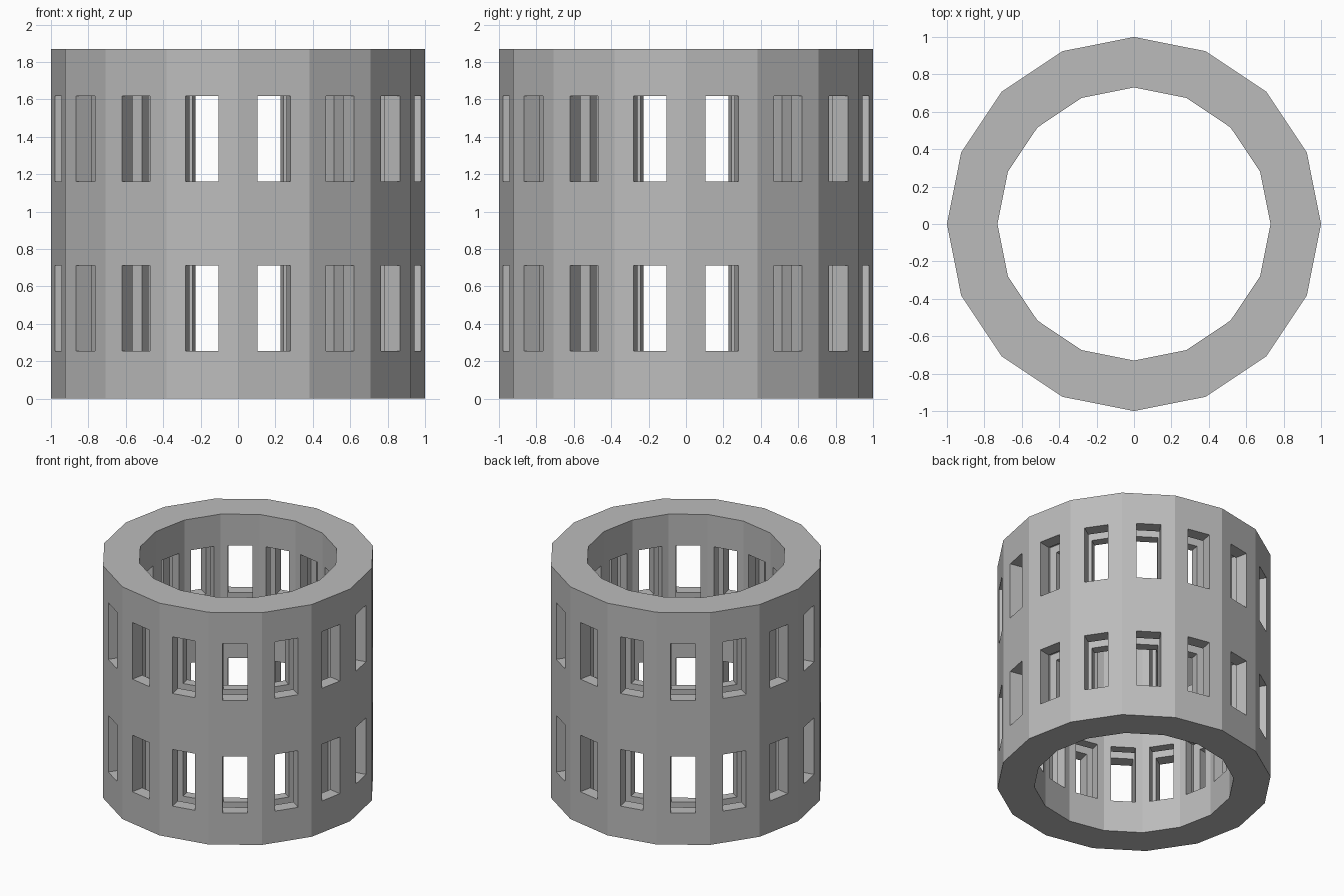
import bpy
import bmesh
from math import cos, pi
from mathutils import Matrix

cube = bpy.data.objects.get("Cube")
if cube:
    bpy.data.objects.remove(cube, do_unlink=True)

SIDES = 16
STEP = 2 * pi / SIDES
OUTER, INNER, HEIGHT = 1.0, 0.73, 1.87
APOTHEM = OUTER * cos(STEP / 2)
ROWS = (0.483, 1.39)          # window centre heights
WIN_W, WIN_H = 0.18, 0.456

grey = bpy.data.materials.new("stone grey")
grey.use_nodes = True
colour = (0.5, 0.5, 0.5, 1)
grey.diffuse_color = colour
grey.node_tree.nodes["Principled BSDF"].inputs["Base Color"].default_value = colour


def make_object(name, bm):
    bmesh.ops.recalc_face_normals(bm, faces=bm.faces)
    mesh = bpy.data.meshes.new(name)
    bm.to_mesh(mesh)
    bm.free()
    mesh.materials.append(grey)
    obj = bpy.data.objects.new(name, mesh)
    bpy.context.collection.objects.link(obj)
    return obj


def window_boxes(name, r_near, r_far, width, height):
    """One box per window, spanning r_near to r_far through the wall."""
    bm = bmesh.new()
    for z in ROWS:
        for i in range(SIDES):
            matrix = (Matrix.Rotation((i + 0.5) * STEP, 4, "Z")
                      @ Matrix.Translation(((r_near + r_far) / 2, 0, z))
                      @ Matrix.Diagonal((r_far - r_near, width, height, 1)))
            bmesh.ops.create_cube(bm, size=1, matrix=matrix)
    obj = make_object(name, bm)
    obj.hide_render = True
    return obj


# Faceted ring wall: a rectangular section spun in sixteen steps
bm = bmesh.new()
section = [bm.verts.new(p) for p in (
    (INNER, 0, 0), (OUTER, 0, 0), (OUTER, 0, HEIGHT), (INNER, 0, HEIGHT))]
edges = [bm.edges.new((section[i], section[(i + 1) % 4])) for i in range(4)]
bmesh.ops.spin(bm, geom=section + edges, cent=(0, 0, 0), axis=(0, 0, 1),
               angle=2 * pi, steps=SIDES, use_merge=True)
bmesh.ops.remove_doubles(bm, verts=bm.verts, dist=0.0001)
wall = make_object("ring_wall", bm)

# Window openings, then a glazing groove hidden inside the wall thickness
cutters = [
    window_boxes("window_cutter", 0.6, 1.1, WIN_W, WIN_H),
    window_boxes("groove_cutter", APOTHEM - 0.19, APOTHEM - 0.1,
                 WIN_W + 0.12, WIN_H + 0.12),
]
bpy.context.view_layer.objects.active = wall
for cutter in cutters:
    mod = wall.modifiers.new(cutter.name, "BOOLEAN")
    mod.operation = "DIFFERENCE"
    mod.solver = "EXACT"
    mod.object = cutter
    bpy.ops.object.modifier_apply(modifier=mod.name)
    bpy.data.objects.remove(cutter, do_unlink=True)
